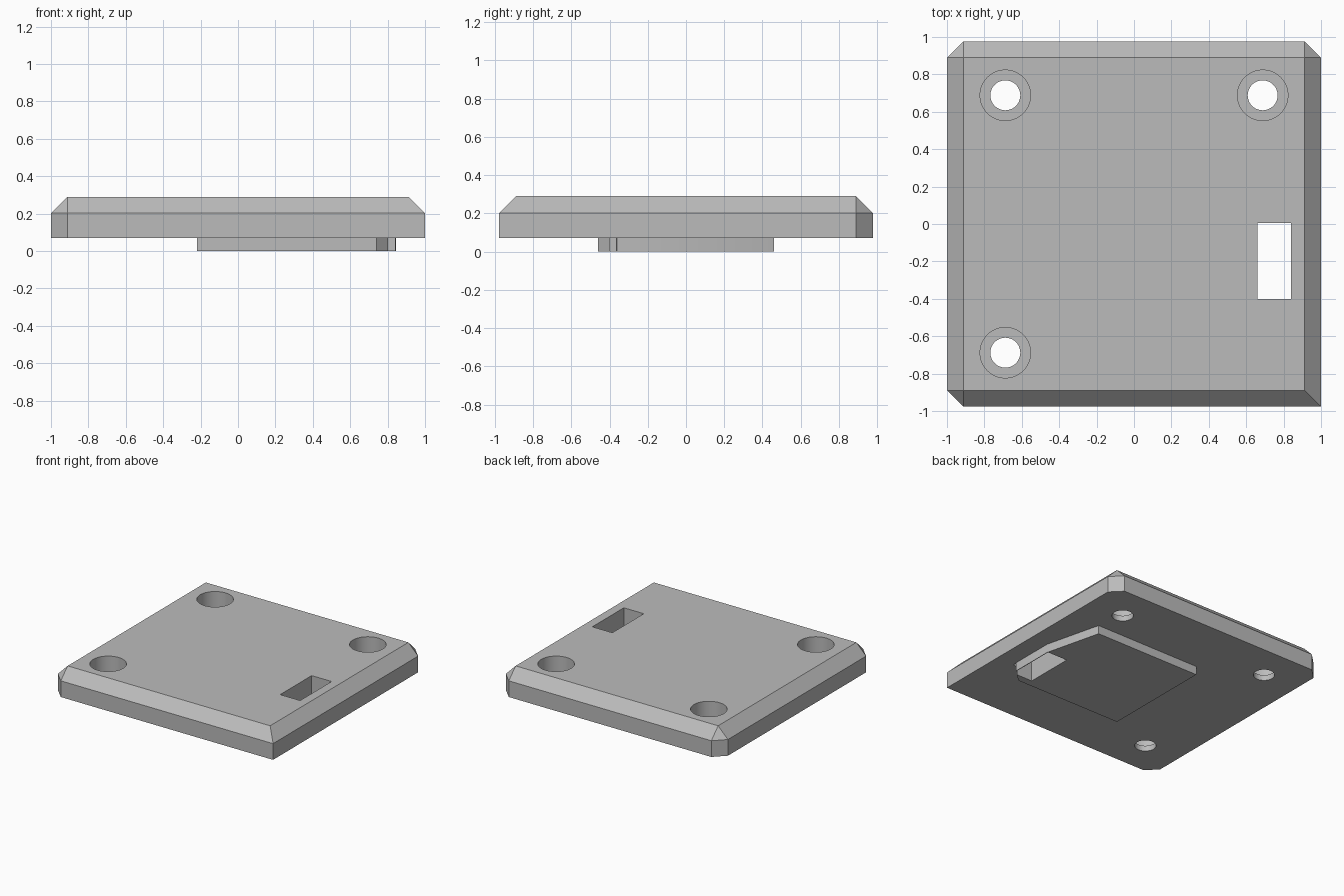
import bpy, bmesh, math
from itertools import product

if "Cube" in bpy.data.objects:
    bpy.data.objects.remove(bpy.data.objects["Cube"])

# Single plain grey
grey = bpy.data.materials.new("light_grey")
grey.use_nodes = True
colour = (0.5, 0.5, 0.5, 1)
grey.diffuse_color = colour
grey.node_tree.nodes["Principled BSDF"].inputs["Base Color"].default_value = colour

X, Y, CH = 1.0, 0.977, 0.088          # half sizes and chamfer
BASE, RIM, TOP = 0.07, 0.202, 0.29    # plate heights


def make_object(name, bm):
    bmesh.ops.recalc_face_normals(bm, faces=bm.faces)
    mesh = bpy.data.meshes.new(name)
    bm.to_mesh(mesh)
    bm.free()
    obj = bpy.data.objects.new(name, mesh)
    bpy.context.collection.objects.link(obj)
    mesh.materials.append(grey)
    return obj


def hull(name, points):
    bm = bmesh.new()
    for p in points:
        bm.verts.new(p)
    bmesh.ops.convex_hull(bm, input=bm.verts)
    bmesh.ops.dissolve_limit(bm, angle_limit=0.01, verts=bm.verts, edges=bm.edges)
    return make_object(name, bm)


def prism(name, outline, low, high):
    return hull(name, [(x, y, z) for x, y in outline for z in (low, high)])


def cylinder(name, x, y, radius, low, high):
    steps = [math.tau * i / 64 for i in range(64)]
    return prism(name, [(x + radius * math.cos(a), y + radius * math.sin(a)) for a in steps], low, high)


def cut(target, cutter):
    cutter.hide_render = True
    mod = target.modifiers.new("cut", 'BOOLEAN')
    mod.operation = 'DIFFERENCE'
    mod.solver = 'EXACT'
    mod.object = cutter
    bpy.context.view_layer.objects.active = target
    bpy.ops.object.modifier_apply(modifier=mod.name)
    bpy.data.objects.remove(cutter)


# Plate: bevelled top, three clipped corners and one square corner
points = []
for sx, sy in product((-1, 1), repeat=2):
    points.append((sx * (X - CH), sy * (Y - CH), TOP))
    for z in (BASE, RIM):
        if (sx, sy) == (1, -1):
            points.append((X, -Y, z))
        else:
            points += [(sx * X, sy * (Y - CH), z), (sx * (X - CH), sy * Y, z)]
plate = hull("plate", points)

# Counterbored screw holes
for sx, sy in ((-1, 1), (1, 1), (-1, -1)):
    x, y = sx * 0.688, sy * 0.688
    cut(plate, cylinder("screw_hole", x, y, 0.08, -0.1, 0.5))
    cut(plate, cylinder("counterbore", x, y, 0.135, 0.115, 0.5))

# Raised pad on the underside
pad = prism("underside_pad", [(-0.22, -0.46), (0.74, -0.46), (0.845, -0.36),
                              (0.845, 0.0), (0.73, 0.46), (-0.22, 0.46)], 0, BASE)

# Rectangular slot through plate and pad
slot = [(0.66, -0.4), (0.84, -0.4), (0.84, 0.005), (0.66, 0.005)]
for part in (plate, pad):
    cut(part, prism("slot_cutter", slot, -0.1, 0.5))

# Smooth hole walls, sharp edges elsewhere
for part in (plate, pad):
    bpy.ops.object.select_all(action='DESELECT')
    part.select_set(True)
    bpy.context.view_layer.objects.active = part
    bpy.ops.object.shade_smooth_by_angle(angle=math.radians(20))
